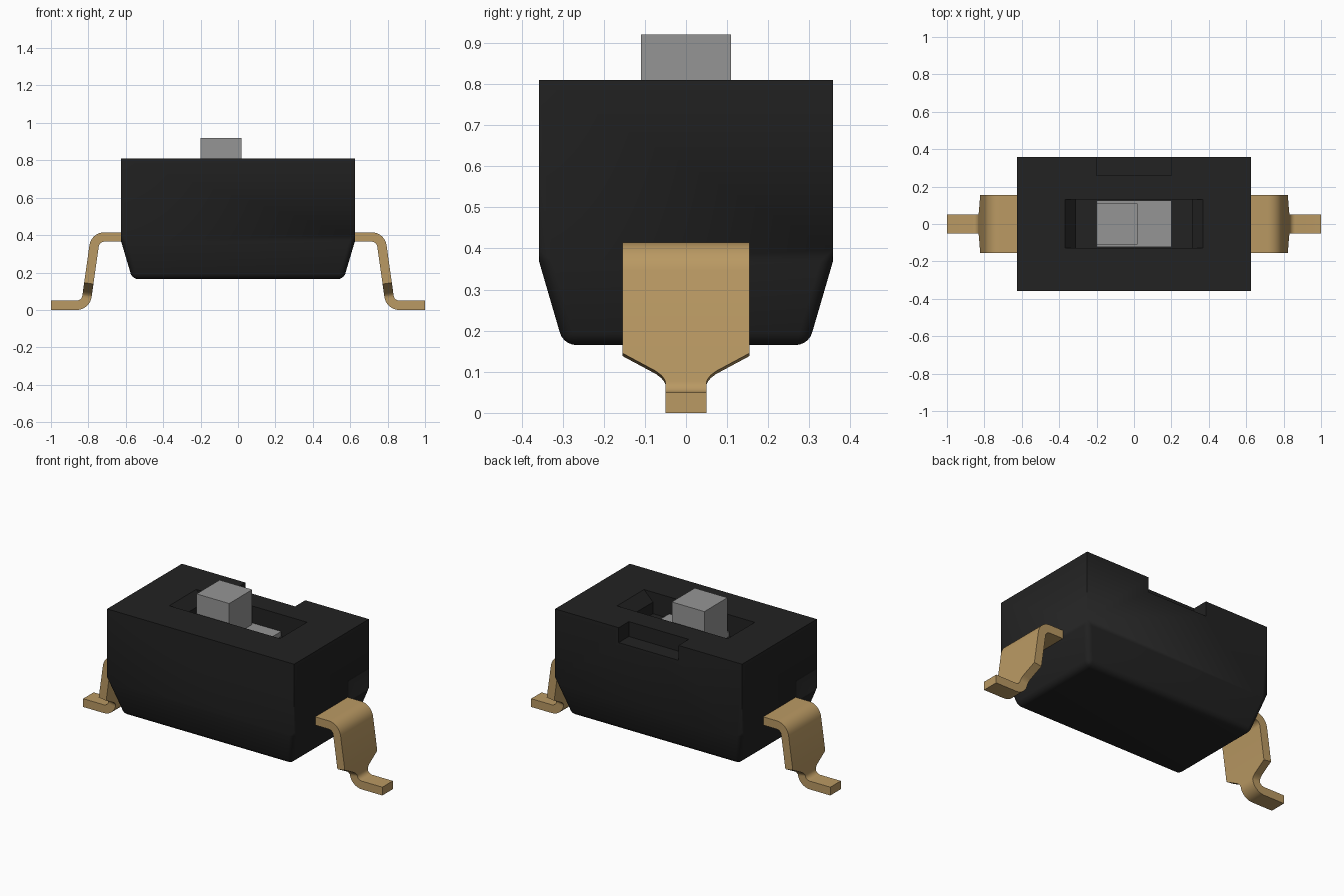
import bpy, bmesh, math

if "Cube" in bpy.data.objects:
    bpy.data.objects.remove(bpy.data.objects["Cube"])


def material(name, rgb):
    m = bpy.data.materials.new(name)
    m.diffuse_color = (*rgb, 1)
    m.use_nodes = True
    m.node_tree.nodes["Principled BSDF"].inputs["Base Color"].default_value = m.diffuse_color
    return m


BLACK = material("black plastic", (0.016, 0.016, 0.016))
GREY = material("grey plastic", (0.30, 0.30, 0.30))
BRASS = material("brass metal", (0.49, 0.32, 0.125))


def finish(bm, name, mat=None):
    bmesh.ops.recalc_face_normals(bm, faces=bm.faces)
    me = bpy.data.meshes.new(name)
    bm.to_mesh(me)
    bm.free()
    ob = bpy.data.objects.new(name, me)
    bpy.context.collection.objects.link(ob)
    if mat:
        me.materials.append(mat)
    return ob


def loft(bm, rings):
    """Skin equal-length rings of points and cap both ends."""
    vs = [[bm.verts.new(p) for p in r] for r in rings]
    n = len(vs[0])
    for a, b in zip(vs, vs[1:]):
        for i in range(n):
            bm.faces.new((a[i], a[(i + 1) % n], b[(i + 1) % n], b[i]))
    bm.faces.new(vs[0])
    bm.faces.new(vs[-1])


def rect(hx, hy, z):
    return [(-hx, -hy, z), (hx, -hy, z), (hx, hy, z), (-hx, hy, z)]


def prism(name, profile, y0, y1, mat=None):
    """Extrude an x-z profile along y."""
    bm = bmesh.new()
    loft(bm, [[(x, y, z) for x, z in profile] for y in (y0, y1)])
    return finish(bm, name, mat)


def box(name, x0, x1, y0, y1, z0, z1, mat=None):
    return prism(name, [(x0, z0), (x1, z0), (x1, z1), (x0, z1)], y0, y1, mat)


def activate(ob):
    bpy.ops.object.select_all(action='DESELECT')
    ob.select_set(True)
    bpy.context.view_layer.objects.active = ob


# Housing: straight upper block, drafted and rounded lower part
MID = 0.367
bm = bmesh.new()
loft(bm, [rect(0.565, 0.298, 0.165), rect(0.625, 0.357, MID), rect(0.625, 0.357, 0.81)])
low = [e for e in bm.edges if min(v.co.z for v in e.verts) < 0.2]
bmesh.ops.bevel(bm, geom=low, offset=0.03, offset_type='OFFSET', segments=5,
                profile=0.5, affect='EDGES')
housing = finish(bm, "housing", BLACK)

# Slider window with sloped ends, and the notch in the back top edge
window = prism("window_cutter", [(-0.37, 0.9), (-0.37, 0.81), (-0.31, 0.75), (-0.31, 0.68),
                                 (0.31, 0.68), (0.31, 0.75), (0.37, 0.81), (0.37, 0.9)],
               -0.128, 0.13)
notch = box("notch_cutter", -0.2, 0.2, 0.26, 0.5, 0.72, 0.9)
activate(housing)
for cutter in (window, notch):
    mod = housing.modifiers.new("cut", 'BOOLEAN')
    mod.operation = 'DIFFERENCE'
    mod.solver = 'EXACT'
    mod.object = cutter
    bpy.ops.object.modifier_apply(modifier=mod.name)
    bpy.data.objects.remove(cutter)
bpy.ops.object.shade_smooth_by_angle(angle=math.radians(22))

# Slider: base plate in the window and raised knob
box("slider_plate", -0.2, 0.2, -0.124, 0.126, 0.675, 0.71, GREY)
box("slider_knob", -0.2, 0.018, -0.11, 0.11, 0.70, 0.92, GREY)


# Gull-wing leads: centre-line stations (x, z, slope angle of the normal, half width)
def lead_stations():
    tilt, r = math.radians(8), 0.055
    wide, thin = 0.155, 0.05
    st = [(0.56, 0.39, math.pi / 2, wide)]
    for i in range(9):                                   # upper bend
        a = math.pi / 2 + (tilt - math.pi / 2) * i / 8
        st.append((0.715 + r * math.cos(a), 0.335 + r * math.sin(a), a, wide))
    cx, cz = 0.862, 0.08
    x0, z0 = st[-1][:2]
    x1, z1 = cx - r * math.cos(tilt), cz - r * math.sin(tilt)
    for z, w in ((0.142, wide), (0.098, 0.073), (0.088, 0.06), (0.079, 0.053)):   # neck
        st.append((x0 + (x1 - x0) * (z0 - z) / (z0 - z1), z, tilt, w))
    for i in range(9):                                   # lower bend
        a = tilt + (math.pi / 2 - tilt) * i / 8
        st.append((cx - r * math.cos(a), cz - r * math.sin(a), a, thin))
    st.append((1.0, 0.025, math.pi / 2, thin))
    return st


for side, name in ((-1, "left_lead"), (1, "right_lead")):
    bm = bmesh.new()
    rings = []
    for x, z, a, w in lead_stations():
        nx, nz = 0.025 * math.cos(a), 0.025 * math.sin(a)
        rings.append([(side * (x + s * nx), y, z + s * nz)
                      for s, y in ((-1, -w), (-1, w), (1, w), (1, -w))])
    loft(bm, rings)
    activate(finish(bm, name, BRASS))
    bpy.ops.object.shade_smooth_by_angle(angle=math.radians(30))
